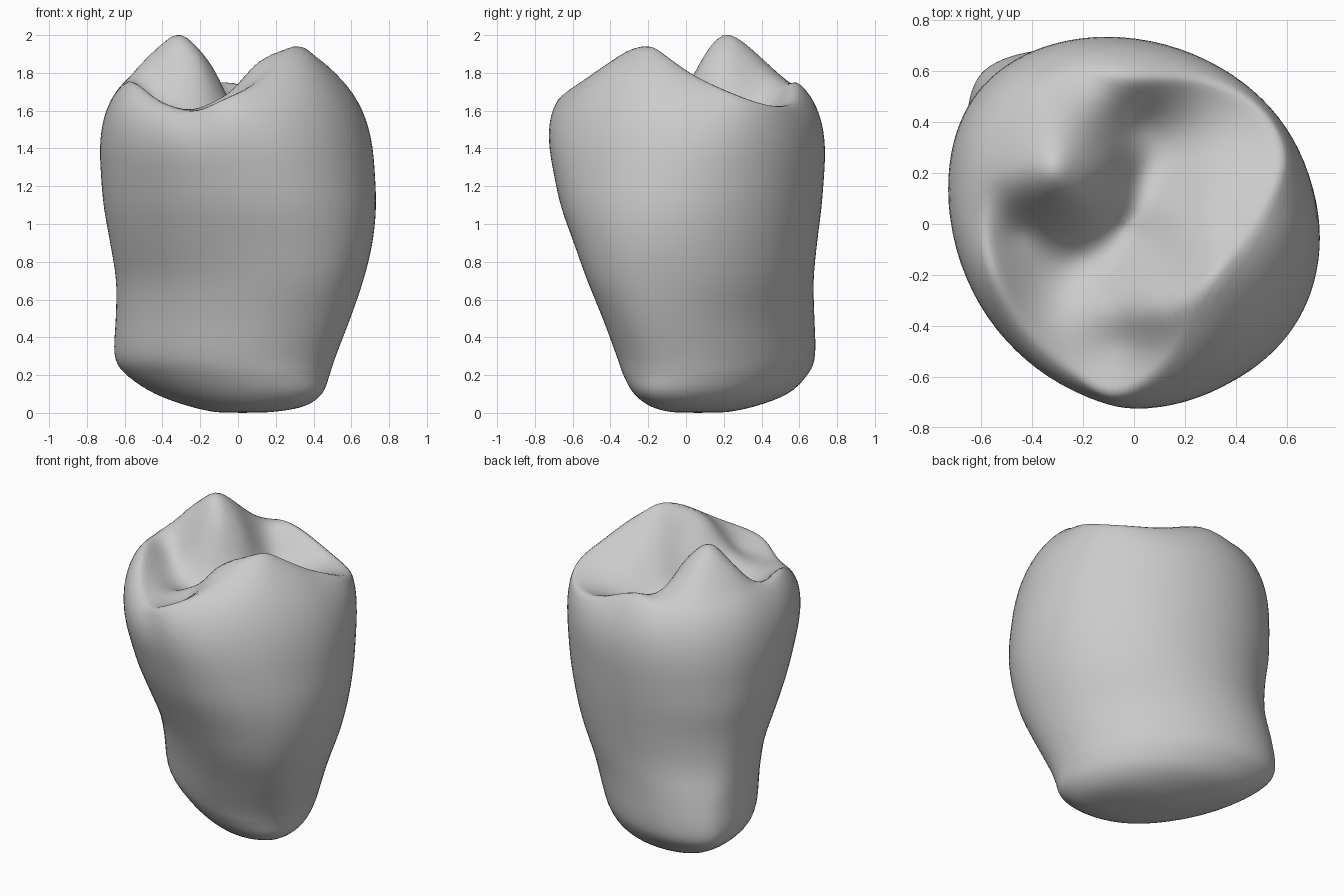
import bpy, bmesh, math
from mathutils import Vector

cube = bpy.data.objects.get("Cube")
if cube:
    bpy.data.objects.remove(cube)

COLUMNS, WALL, SHOULDER, CAP = 96, 40, 12, 28

# Wall sections: height, then reach in eight compass directions from +x
SECTIONS = [
    (0.00, (.15, .14, .20, .18, .10, .04, .06, .12)),
    (0.03, (.35, .30, .36, .36, .25, .12, .19, .30)),
    (0.10, (.46, .41, .55, .61, .45, .22, .29, .41)),
    (0.20, (.50, .47, .65, .78, .60, .31, .35, .44)),
    (0.30, (.53, .50, .69, .84, .66, .37, .38, .48)),
    (0.50, (.60, .55, .68, .82, .65, .40, .45, .58)),
    (0.70, (.66, .62, .67, .78, .65, .44, .53, .67)),
    (0.90, (.71, .66, .69, .78, .68, .52, .60, .72)),
    (1.10, (.73, .69, .71, .81, .71, .60, .67, .74)),
    (1.30, (.72, .71, .72, .82, .72, .66, .71, .73)),
]

# Crest around the chewing surface, evenly spaced by angle from +x
RIM = [Vector(p) for p in (
    (.5, .02, 1.8), (.59, .26, 1.69), (.49, .46, 1.63), (.26, .57, 1.65),
    (-.02, .58, 1.76), (-.24, .6, 1.72), (-.43, .49, 1.76), (-.57, .25, 1.77),
    (-.59, 0, 1.76), (-.55, -.2, 1.76), (-.43, -.41, 1.66), (-.25, -.58, 1.6),
    (-.07, -.67, 1.67), (.15, -.52, 1.78), (.3, -.24, 1.95), (.4, -.12, 1.9))]

# Main cusp, curved groove, and the ridges and slopes of the second cusp
RELIEF = [Vector(p) for p in (
    (-.32, .2, 2.01), (-.22, .2, 1.94), (-.42, .2, 1.94), (-.34, .42, 1.86),
    (-.18, .42, 1.8), (-.5, .18, 1.87), (-.11, .22, 1.79), (-.2, .1, 1.86),
    (-.45, -.02, 1.67), (-.22, -.13, 1.54), (-.05, 0, 1.54), (.02, .2, 1.54),
    (0, .38, 1.57), (.2, .46, 1.6), (.3, .1, 1.72), (.15, .05, 1.65),
    (.15, -.2, 1.8), (0, -.2, 1.66), (.08, -.34, 1.84), (.18, -.3, 1.91),
    (-.03, -.46, 1.66), (-.13, -.35, 1.65), (-.3, -.3, 1.59), (-.4, -.2, 1.62))]


def spline(pts, t, closed=False):
    """Catmull-Rom point at t from 0 to 1."""
    n = len(pts)
    u = t * (n if closed else n - 1)
    i = int(u) if closed else min(int(u), n - 2)
    f = u - i
    pick = (lambda k: pts[k % n]) if closed else (lambda k: pts[max(0, min(n - 1, k))])
    a, b, c, d = (pick(i + k) for k in (-1, 0, 1, 2))
    return b + ((c - a) * f + (a * 2 - b * 5 + c * 4 - d) * f ** 2
                + (b * 3 - a - c * 3 + d) * f ** 3) / 2


def section_point(z, reach, angle):
    """Point of the smooth outline that touches the given reaches."""
    h, slope = sum(reach) / 8, 0
    for order, weight in ((1, .25), (2, .25), (3, .15)):
        for k, r in enumerate(reach):
            phase = order * (angle - k * math.pi / 4)
            h += weight * r * math.cos(phase)
            slope -= weight * r * order * math.sin(phase)
    c, s = math.cos(angle), math.sin(angle)
    return Vector((h * c - slope * s, h * s + slope * c, z))


def kernel(a, b):
    d = (a.xy - b.xy).length_squared
    return d * math.log(d) if d > 1e-9 else 0


def fit_surface(pts):
    """Thin-plate surface through the points, returned as a height function."""
    n = len(pts)
    size = n + 3
    rows = [[kernel(p, q) for q in pts] + [1, p.x, p.y, p.z] for p in pts]
    rows += [[1] * n + [0] * 4, [p.x for p in pts] + [0] * 4, [p.y for p in pts] + [0] * 4]
    for i in range(size):
        best = max(range(i, size), key=lambda r: abs(rows[r][i]))
        rows[i], rows[best] = rows[best], rows[i]
        for r in range(size):
            if r != i:
                f = rows[r][i] / rows[i][i]
                rows[r] = [x - f * y for x, y in zip(rows[r], rows[i])]
    w = [rows[i][size] / rows[i][i] for i in range(size)]
    return lambda p: (sum(k * kernel(p, q) for k, q in zip(w, pts))
                      + w[n] + w[n + 1] * p.x + w[n + 2] * p.y)


rim_samples = [spline(RIM, k / 32, True) for k in range(32)]
height = fit_surface(rim_samples + RELIEF)
centre = Vector((-.02, 0, 0))

# Each column runs up the wall, over the shoulder and in to the centre
columns = []
for j in range(COLUMNS):
    angle = math.tau * j / COLUMNS
    path = [section_point(z, reach, angle) for z, reach in SECTIONS]
    column = [spline(path, k / WALL) for k in range(WALL + 1)]
    low, rim = path[-1], spline(RIM, j / COLUMNS, True)
    rise = low - path[-2]
    bend = low + rise * (.7 * (rim.z - low.z) / rise.z)
    for k in range(1, SHOULDER + 1):
        f = k / SHOULDER
        column.append(low * (1 - f) ** 2 + bend * 2 * f * (1 - f) + rim * f * f)
    for k in range(1, CAP):
        p = rim.lerp(centre, k / CAP)
        p.z = height(p)
        column.append(p)
    columns.append(column)

bm = bmesh.new()
grid = [[bm.verts.new(p) for p in column] for column in columns]
base = bm.verts.new((.03, .06, 0))
pit = bm.verts.new((centre.x, centre.y, height(centre)))
for j, a in enumerate(grid):
    b = grid[(j + 1) % COLUMNS]
    bm.faces.new((base, b[0], a[0]))
    bm.faces.new((a[-1], b[-1], pit))
    for k in range(len(a) - 1):
        bm.faces.new((a[k], b[k], b[k + 1], a[k + 1]))

# Soften the crest and the bottom edge
for _ in range(3):
    bmesh.ops.smooth_vert(bm, verts=bm.verts, factor=.5,
                          use_axis_x=True, use_axis_y=True, use_axis_z=True)
bmesh.ops.recalc_face_normals(bm, faces=bm.faces)
mesh = bpy.data.meshes.new("tooth_crown")
bm.to_mesh(mesh)
bm.free()

# Plain grey surface
grey = bpy.data.materials.new("light_grey")
grey.use_nodes = True
grey.diffuse_color = (.6, .6, .6, 1)
grey.node_tree.nodes["Principled BSDF"].inputs["Base Color"].default_value = (.6, .6, .6, 1)
mesh.materials.append(grey)

crown = bpy.data.objects.new("tooth_crown", mesh)
bpy.context.collection.objects.link(crown)
bpy.context.view_layer.objects.active = crown
crown.select_set(True)
bpy.ops.object.shade_smooth_by_angle(angle=math.radians(60))
